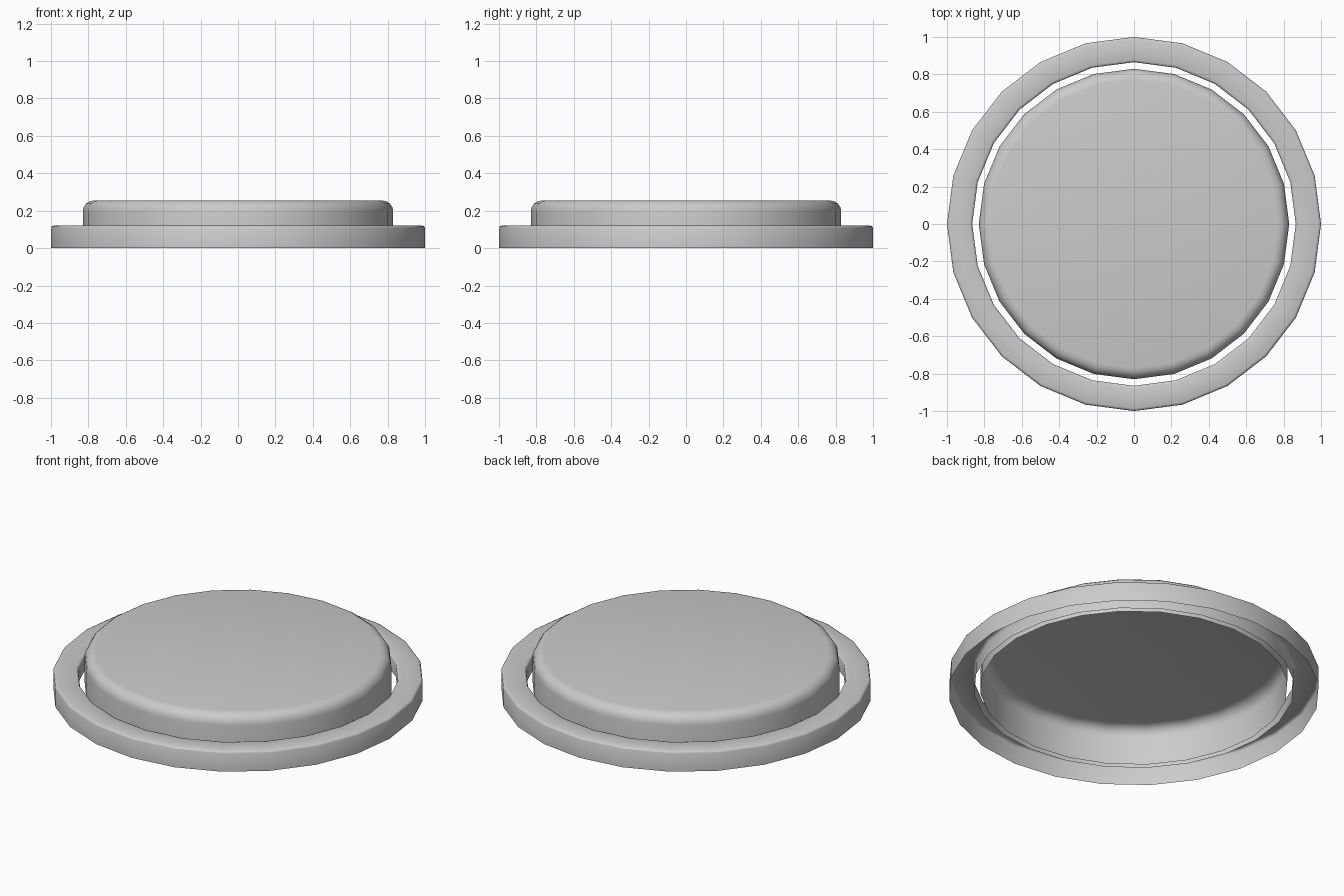
import bpy
from math import cos, sin, tau, radians

if "Cube" in bpy.data.objects:
    bpy.data.objects.remove(bpy.data.objects["Cube"])

SIDES = 24


def lathe(name, profile, cap=False):
    """Turn an (r, z) profile, listed from outside to inside, into an open shell."""
    n = len(profile)
    verts = [(r * cos(tau * i / SIDES), r * sin(tau * i / SIDES), z)
             for i in range(SIDES) for r, z in profile]
    faces = []
    for i in range(SIDES):
        a, b = i * n, (i + 1) % SIDES * n
        faces += [(a + j, b + j, b + j + 1, a + j + 1) for j in range(n - 1)]
    if cap:
        faces.append([i * n + n - 1 for i in range(SIDES)])
    mesh = bpy.data.meshes.new(name)
    mesh.from_pydata(verts, [], faces)
    obj = bpy.data.objects.new(name, mesh)
    bpy.context.collection.objects.link(obj)
    bpy.ops.object.select_all(action='DESELECT')
    obj.select_set(True)
    bpy.context.view_layer.objects.active = obj
    bpy.ops.object.shade_smooth_by_angle(angle=radians(50))
    return obj


# Rim: hollow underneath, softened top edges, shorter inner wall
lathe("rim", [(1.0, 0.0), (1.0, 0.108), (0.996, 0.116), (0.986, 0.12),
              (0.879, 0.12), (0.869, 0.116), (0.865, 0.108), (0.865, 0.03)])

# Button: open-bottomed cap with a rounded shoulder
R, TOP, BEVEL = 0.83, 0.255, 0.06
shoulder = [(R - BEVEL + BEVEL * cos(t * tau / 16), TOP - BEVEL + BEVEL * sin(t * tau / 16))
            for t in range(5)]
lathe("button", [(R, 0.03)] + shoulder, cap=True)
